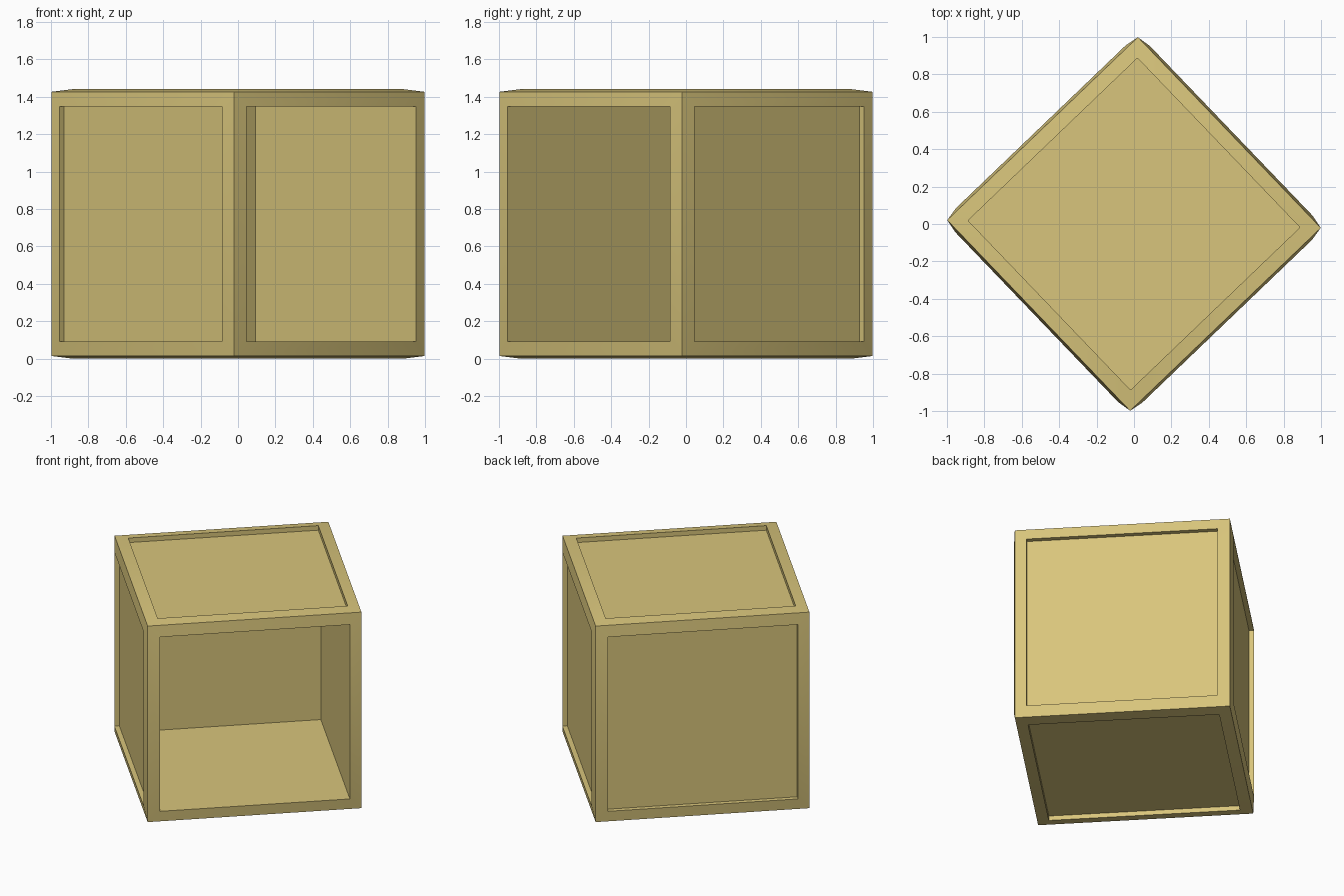
import bpy, bmesh
from math import radians
from mathutils import Matrix, Vector

HALF = 0.706         # half size at the corners
RIM = 0.111          # frame width
BULGE = 0.014        # how far the frame's inner rim stands out
PANEL_DEPTH = 0.033  # recess of the closed panels
OPEN_DEPTH = 1.24    # depth of the open compartment

cube = bpy.data.objects.get("Cube")
if cube:
    bpy.data.objects.remove(cube, do_unlink=True)

# Sandy wood colour
wood = bpy.data.materials.new("sandy_tan")
wood.use_nodes = True
colour = (0.69, 0.56, 0.20, 1)
wood.diffuse_color = colour
bsdf = next(n for n in wood.node_tree.nodes if n.type == "BSDF_PRINCIPLED")
bsdf.inputs["Base Color"].default_value = colour
bsdf.inputs["Roughness"].default_value = 0.8

# Box with a slightly raised frame on every side
bm = bmesh.new()
bmesh.ops.create_cube(bm, size=2 * HALF)
panels = bm.faces[:]
bmesh.ops.inset_individual(bm, faces=panels, thickness=RIM, depth=BULGE)

# Shallow recessed panels on five sides, a deep compartment on the sixth
bm.normal_update()
opening = max(panels, key=lambda f: f.normal.x)
for panel in panels:
    depth = OPEN_DEPTH if panel is opening else PANEL_DEPTH
    shift = -depth * panel.normal.copy()
    front = bmesh.ops.extrude_discrete_faces(bm, faces=[panel])["faces"][0]
    bmesh.ops.translate(bm, verts=front.verts[:], vec=shift)

# Stand the box on the ground, turned so the opening faces front and left
bmesh.ops.transform(
    bm, verts=bm.verts[:],
    matrix=Matrix.Translation(Vector((0, 0, HALF + BULGE)))
    @ Matrix.Rotation(radians(-46.2), 4, "Z"))

mesh = bpy.data.meshes.new("open_box")
bm.to_mesh(mesh)
bm.free()
mesh.materials.append(wood)
box = bpy.data.objects.new("open_box", mesh)
bpy.context.collection.objects.link(box)

# Soft shading across the frames, crisp edges elsewhere
bpy.ops.object.select_all(action="DESELECT")
box.select_set(True)
bpy.context.view_layer.objects.active = box
bpy.ops.object.shade_smooth_by_angle(angle=radians(30))
